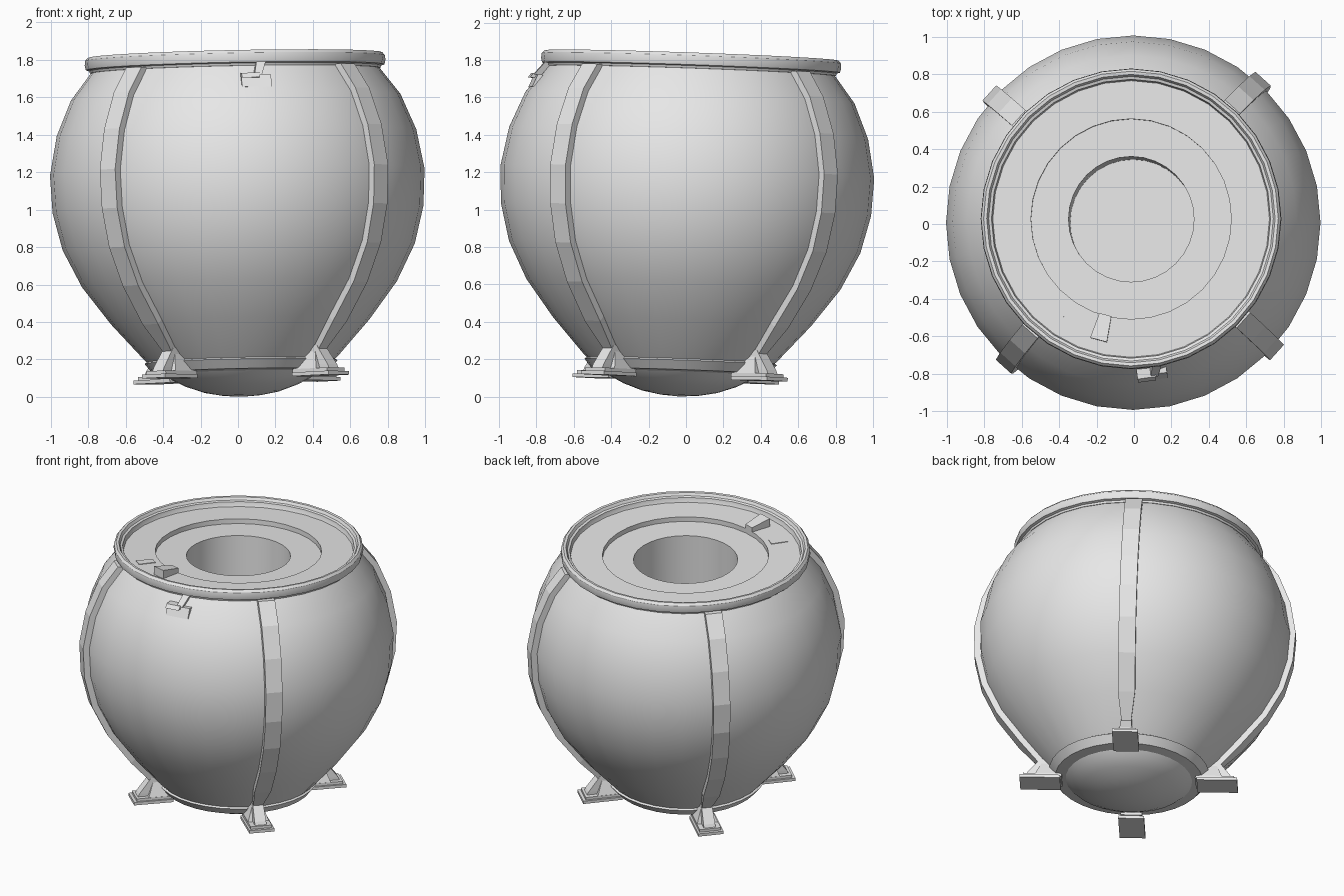
import bpy, bmesh, math
from mathutils import Matrix, Vector

if "Cube" in bpy.data.objects:
    bpy.data.objects.remove(bpy.data.objects["Cube"])

grey = bpy.data.materials.new("light_grey")
grey.diffuse_color = (0.8, 0.8, 0.8, 1)
grey.use_nodes = True
grey.node_tree.nodes["Principled BSDF"].inputs["Base Color"].default_value = grey.diffuse_color

# The whole vessel leans slightly about its middle
PIVOT = Vector((0, 0, 1))
LEAN = (Matrix.Translation(PIVOT) @ Matrix.Rotation(-0.02, 4, 'Y')
        @ Matrix.Rotation(-0.035, 4, 'X') @ Matrix.Translation(-PIVOT))
ANGLES = [math.radians(a) for a in (48, 138, 228, 318)]


def finish(name, bm, smooth=False, local=None):
    bmesh.ops.remove_doubles(bm, verts=bm.verts, dist=1e-5)
    bm.transform(LEAN @ (local or Matrix()))
    mesh = bpy.data.meshes.new(name)
    bm.to_mesh(mesh)
    bm.free()
    mesh.materials.append(grey)
    ob = bpy.data.objects.new(name, mesh)
    bpy.context.collection.objects.link(ob)
    if smooth:
        bpy.ops.object.select_all(action='DESELECT')
        ob.select_set(True)
        bpy.context.view_layer.objects.active = ob
        bpy.ops.object.shade_smooth_by_angle(angle=math.radians(32))
    return ob


def lathe(name, profile, n=32):
    """Spin (radius, z) points, listed bottom, outside, top, inside."""
    bm = bmesh.new()
    rows = [[bm.verts.new((r * math.cos(2 * math.pi * j / n),
                           r * math.sin(2 * math.pi * j / n), z))
             for j in range(n)] for r, z in profile]
    for a, b in zip(rows, rows[1:]):
        for j in range(n):
            k = (j + 1) % n
            bm.faces.new((a[j], a[k], b[k], b[j]))
    return finish(name, bm, True)


def loft(name, sections, local):
    """Solid skin through matching four-point sections."""
    bm = bmesh.new()
    rows = [[bm.verts.new(p) for p in s] for s in sections]
    for a, b in zip(rows, rows[1:]):
        for j in range(4):
            k = (j + 1) % 4
            bm.faces.new((a[j], a[k], b[k], b[j]))
    bm.faces.new(rows[0])
    bm.faces.new(rows[-1])
    bmesh.ops.recalc_face_normals(bm, faces=bm.faces)
    return finish(name, bm, False, local)


def rect(x0, x1, w, z):
    return [(x0, -w, z), (x1, -w, z), (x1, w, z), (x0, w, z)]


def turn(a):
    return Matrix.Rotation(a, 4, 'Z')


# Bowl body
side = [(0.48, 0.17), (0.52, 0.21), (0.69, 0.4), (0.84, 0.6), (0.94, 0.8),
        (0.99, 1.0), (1.0, 1.2), (0.96, 1.41), (0.88, 1.6), (0.765, 1.75)]
lathe("bowl_body", side)

# Base ring and rounded underside
lathe("base_ring", [(0.39, 0.125), (0.475, 0.135), (0.515, 0.185), (0.50, 0.195)])
lathe("underside_dish", [(0, 0), (0.1, 0.007), (0.2, 0.025), (0.3, 0.06),
                         (0.37, 0.095), (0.41, 0.13)])

# Rolled rim with an inner lip
lathe("rim", [(0.75, 1.74), (0.775, 1.742), (0.78, 1.755), (0.797, 1.76),
              (0.803, 1.785), (0.80, 1.81), (0.787, 1.825), (0.77, 1.823),
              (0.76, 1.805), (0.745, 1.80), (0.74, 1.77), (0.72, 1.74), (0.75, 1.74)])

# Stepped lid with a deep central well
lathe("lid", [(0.75, 1.768), (0.535, 1.768), (0.535, 1.735), (0.335, 1.735),
              (0.335, 1.28), (0, 1.28)])

# Four straps hugging the bowl
path = [(0.555, 0.25)] + side[2:9] + [(0.78, 1.735)]
for i, a in enumerate(ANGLES):
    secs = []
    for j, (r, z) in enumerate(path):
        p, q = path[max(j - 1, 0)], path[min(j + 1, len(path) - 1)]
        t = Vector((q[0] - p[0], q[1] - p[1])).normalized()
        nr, nz = t.y, -t.x
        w = 0.03 if j == 0 else 0.055
        ri, zi, ro, zo = r - 0.02 * nr, z - 0.02 * nz, r + 0.035 * nr, z + 0.035 * nz
        if j == len(path) - 1:
            zi = zo = 1.75
        secs.append([(ri, -w, zi), (ro, -w, zo), (ro, w, zo), (ri, w, zi)])
    loft(f"strap_{i + 1}", secs, turn(a))

    # Foot: two stacked plates, flared gusset and a raised sloping web
    loft(f"foot_plate_{i + 1}", [rect(0.44, 0.70, 0.083, 0.092),
                                 rect(0.44, 0.70, 0.083, 0.112)], turn(a))
    loft(f"foot_step_{i + 1}", [rect(0.43, 0.68, 0.07, 0.112),
                                rect(0.43, 0.68, 0.07, 0.13)], turn(a))
    loft(f"foot_gusset_{i + 1}", [rect(0.44, 0.60, 0.068, 0.13),
                                  rect(0.49, 0.56, 0.03, 0.235)], turn(a))
    loft(f"foot_web_{i + 1}", [rect(0.46, 0.665, 0.038, 0.13),
                               rect(0.46, 0.655, 0.038, 0.15),
                               rect(0.49, 0.575, 0.034, 0.255)], turn(a))

# Lid block and neighbouring slot plate, both set radially
loft("lid_block", [[(0.53, -0.033, 1.76), (0.67, -0.046, 1.76),
                    (0.67, 0.046, 1.76), (0.53, 0.033, 1.76)],
                   [(0.53, -0.033, 1.80), (0.67, -0.046, 1.825),
                    (0.67, 0.046, 1.825), (0.53, 0.033, 1.80)]],
     turn(math.atan2(-0.60, -0.16)))
loft("lid_slot", [rect(0.57, 0.68, 0.03, 1.765), rect(0.57, 0.68, 0.03, 1.772)],
     turn(math.atan2(-0.50, -0.38)))

# Front latch: sloping plate, catch and short hanger under the rim
latch = turn(math.atan2(-0.82, 0.11))
loft("latch_plate", [rect(0.78, 0.862, 0.08, 1.625), rect(0.78, 0.835, 0.08, 1.69)], latch)
loft("latch_catch", [[(0.78, -0.08, 1.675), (0.868, -0.08, 1.675),
                      (0.868, 0.015, 1.675), (0.78, 0.015, 1.675)],
                     [(0.76, -0.08, 1.70), (0.85, -0.08, 1.70),
                      (0.85, 0.02, 1.70), (0.76, 0.02, 1.70)]], latch)
loft("latch_hanger", [[(0.77, -0.01, 1.69), (0.85, -0.01, 1.69),
                       (0.85, 0.03, 1.69), (0.77, 0.03, 1.69)],
                      [(0.74, 0.01, 1.765), (0.79, 0.01, 1.765),
                       (0.79, 0.06, 1.765), (0.74, 0.06, 1.765)]], latch)
